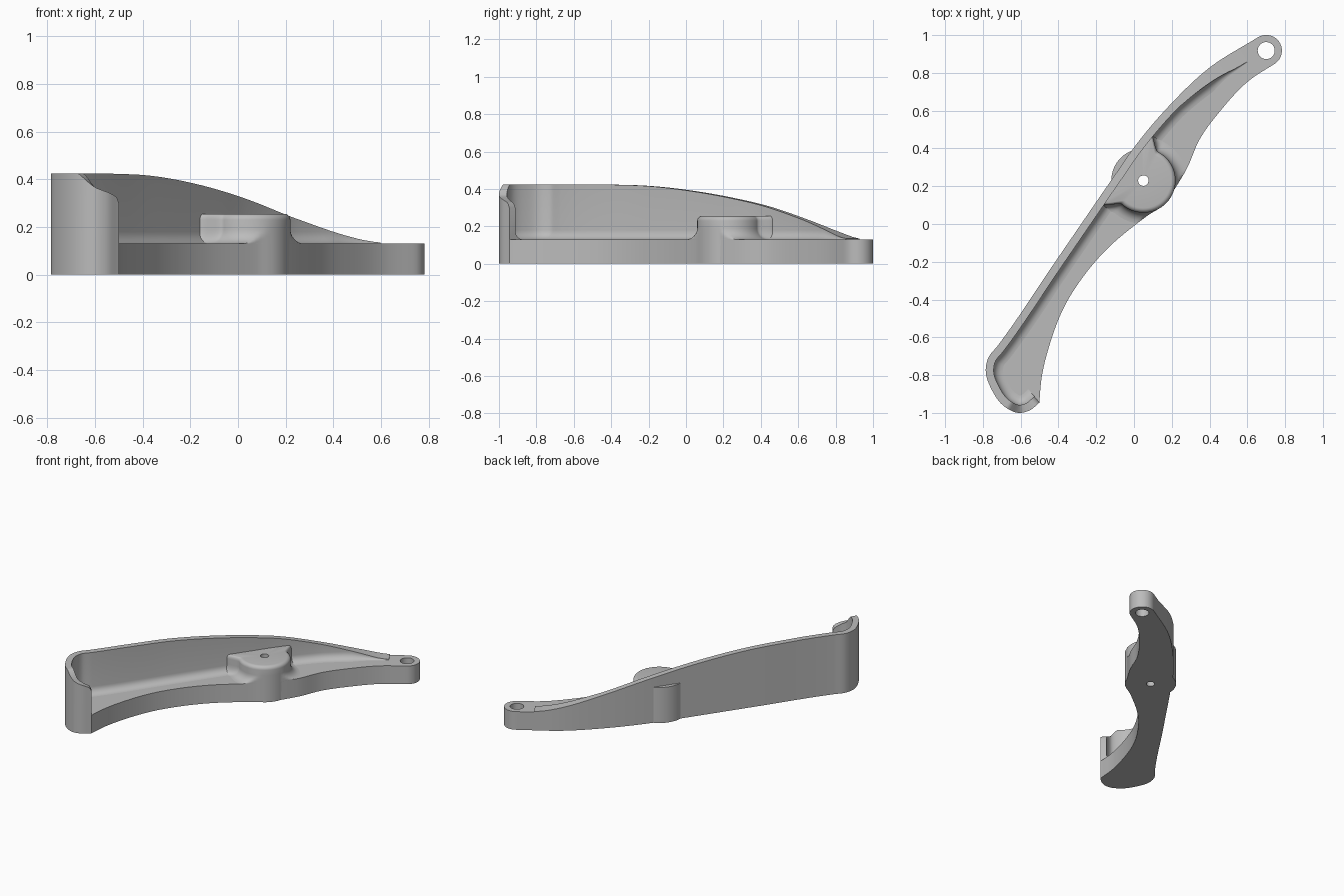
import bpy, bmesh
from math import sin, cos, pi, radians, atan2
from mathutils import Vector
from mathutils.geometry import interpolate_bezier, intersect_line_line_2d

cube = bpy.data.objects.get("Cube")
if cube:
    bpy.data.objects.remove(cube, do_unlink=True)

grey = bpy.data.materials.new("plain grey")
grey.use_nodes = True
grey.diffuse_color = (0.5, 0.5, 0.5, 1)
for node in grey.node_tree.nodes:
    if node.type == 'BSDF_PRINCIPLED':
        node.inputs["Base Color"].default_value = grey.diffuse_color

FLOOR = 0.13
BOSS = Vector((0.05, 0.23))
BOSS_R, BOSS_TOP, PIN_R = 0.17, 0.255, 0.028
TIP = Vector((0.70, 0.918))
TIP_R, EYE_R = 0.083, 0.045


def spline(points, steps=8):
    """Smooth curve through 2D points."""
    p = [Vector(q) for q in points]
    tangents = []
    for i in range(len(p)):
        a = p[i] - p[i - 1] if i else p[1] - p[0]
        b = p[i + 1] - p[i] if i < len(p) - 1 else a
        tangents.append((a.normalized() * b.length + b.normalized() * a.length).normalized())
    out = []
    for i in range(len(p) - 1):
        d = (p[i + 1] - p[i]).length / 3
        seg = interpolate_bezier(p[i], p[i] + tangents[i] * d,
                                 p[i + 1] - tangents[i + 1] * d, p[i + 1], steps + 1)
        out += [Vector(v[:2]) for v in seg[:-1]]
    return out + [p[-1]]


def lookup(curve, x):
    """Height of a left-to-right curve at x."""
    for a, b in zip(curve, curve[1:]):
        if x <= b.x:
            t = max(0, (x - a.x) / (b.x - a.x))
            return a.y + (b.y - a.y) * t
    return curve[-1].y


def circle(c, r, n=48):
    return [c + Vector((cos(2 * pi * i / n), sin(2 * pi * i / n))) * r for i in range(n)]


def finish(obj):
    bpy.ops.object.select_all(action='DESELECT')
    obj.select_set(True)
    bpy.context.view_layer.objects.active = obj
    if obj.type == 'CURVE':
        bpy.ops.object.convert(target='MESH')
        obj = bpy.context.object
    obj.data.materials.clear()
    obj.data.materials.append(grey)
    bpy.ops.object.shade_smooth_by_angle(angle=radians(35))


def loft(name, rows, wrap_rows):
    """Skin closed rings of points; either cap the ends or join them."""
    bm = bmesh.new()
    rings = [[bm.verts.new(co) for co in row] for row in rows]
    n = len(rings[0])
    last = len(rings) if wrap_rows else len(rings) - 1
    for i in range(last):
        a, b = rings[i], rings[(i + 1) % len(rings)]
        for j in range(n):
            k = (j + 1) % n
            bm.faces.new((a[j], a[k], b[k], b[j]))
    if not wrap_rows:
        bm.faces.new(rings[0])
        bm.faces.new(rings[-1])
    bmesh.ops.recalc_face_normals(bm, faces=bm.faces)
    mesh = bpy.data.meshes.new(name)
    bm.to_mesh(mesh)
    bm.free()
    obj = bpy.data.objects.new(name, mesh)
    bpy.context.collection.objects.link(obj)
    finish(obj)


# Plan outline: walled edge, rounded tip, open curved edge
wall_edge = spline([(-.5, -.945), (-.553, -.987), (-.606, -1), (-.685, -.967), (-.752, -.88),
                    (-.785, -.77), (-.772, -.71), (-.722, -.645), (-.41, -.19), (-.103, .257),
                    (0, .405), (.19, .63), (.40, .828), (.652, .986)])
open_edge = spline([(.748, .85), (.61, .76), (.463, .606), (.347, .447), (.278, .29),
                    (.237, .22), (.212, .18), (.16, .102), (.08, .05), (0, -.01), (-.13, -.12),
                    (-.26, -.267), (-.37, -.44), (-.447, -.64), (-.49, -.82), (-.5, -.93)])
tip_arc = [TIP + Vector((cos(radians(a)), sin(radians(a)))) * TIP_R
           for a in range(115, -50, -10)]
outline = wall_edge + tip_arc + open_edge

# Base plate with two through holes
curve = bpy.data.curves.new("base_plate", 'CURVE')
curve.dimensions = '2D'
curve.fill_mode = 'BOTH'
curve.extrude = FLOOR / 2
for loop in (outline, circle(TIP, EYE_R), circle(BOSS, PIN_R)):
    s = curve.splines.new('POLY')
    s.points.add(len(loop) - 1)
    for point, co in zip(s.points, loop):
        point.co = (co.x, co.y, 0, 1)
    s.use_cyclic_u = True
plate = bpy.data.objects.new("base_plate", curve)
plate.location.z = FLOOR / 2
bpy.context.collection.objects.link(plate)
finish(plate)

# Side wall: thin section with a fillet at the floor and a falling top edge
top_curve = spline([(-.6, .425), (-.4, .415), (-.2, .378), (0, .318), (.2, .24),
                    (.4, .167), (.5, .142), (.58, .132)])
lip_curve = spline([(-.67, .425), (-.6, .367), (-.53, .338), (-.51, .325), (-.5, .30)])
path = [p for p in wall_edge if p.x < 0.58]
sections = []
for i, p in enumerate(path):
    d = (path[min(i + 1, len(path) - 1)] - path[max(i - 1, 0)]).normalized()
    inward = Vector((d.y, -d.x))
    h = lookup(lip_curve if p.y < -0.9 else top_curve, p.x)
    t = 0.042 + 0.04 * min(1, max(0, (p.x - 0.2) / 0.3))
    r = min(0.05, (h - FLOOR) * 0.9)
    section = [(0, FLOOR), (0, h), (t, h)]
    for k in range(7):
        a = k * pi / 12
        section.append((t + r * (1 - cos(a)), FLOOR + r * (1 - sin(a))))
    sections.append([(*(p + inward * o), z) for o, z in section])
loft("side_wall", sections, False)


# Pivot boss: round pad blended into the wall, flared to the floor
def edge_distance(direction):
    hits = []
    for a, b in zip(outline, outline[1:] + outline[:1]):
        hit = intersect_line_line_2d(BOSS, BOSS + direction * 4, a, b)
        if hit:
            hits.append((hit - BOSS).length)
    return min(hits)


profile = [(None, 0)]
for k in range(7):
    a = k * pi / 12
    profile.append((0.06 * (1 - sin(a)), FLOOR + 0.06 * (1 - cos(a))))
for k in range(6):
    a = k * pi / 10
    profile.append((0.025 * (cos(a) - 1), BOSS_TOP - 0.025 * (1 - sin(a))))

inner_axis = atan2(-0.565, 0.826)
steps = 144
rings = [[] for _ in range(len(profile) + 2)]
for j in range(steps):
    phi = 2 * pi * j / steps - pi
    u = Vector((cos(phi + inner_axis), sin(phi + inner_axis)))
    blend = min(1, max(0, (abs(phi) - radians(98)) / radians(16)))
    radius = BOSS_R + 0.08 * blend ** 1.6
    wall_side = abs(phi) > radians(100)
    limit = max(BOSS_R, edge_distance(u) - (0.01 if wall_side else 0))
    for ring, (offset, z) in zip(rings, profile):
        r = BOSS_R if offset is None else min(radius, limit + 0.025) + offset
        ring.append((*(BOSS + u * min(r, limit)), z))
    for ring, z in zip(rings[-2:], (BOSS_TOP, 0)):
        ring.append((*(BOSS + u * PIN_R), z))
loft("pivot_boss", rings, True)
